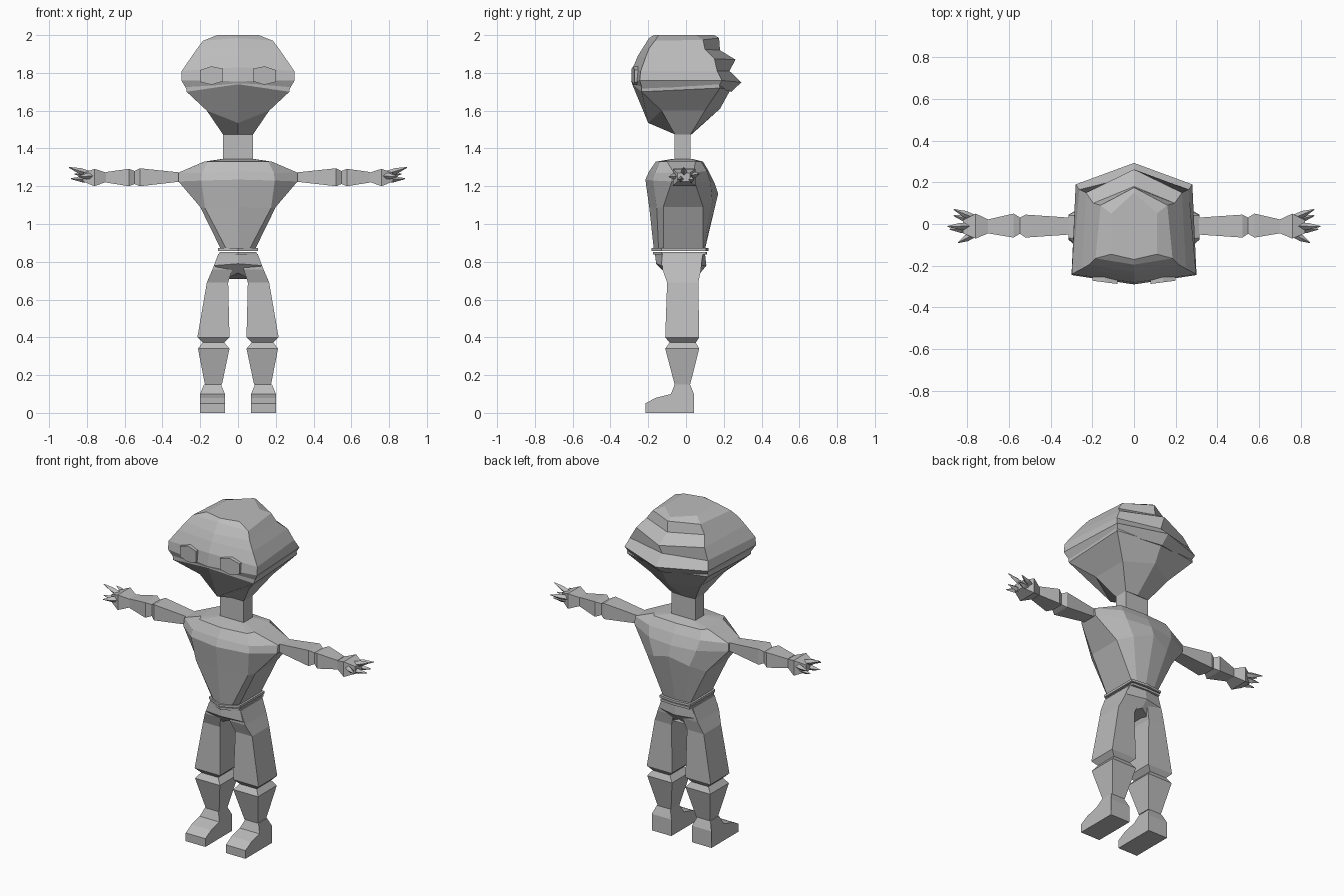
import bpy, bmesh, math
from mathutils import Vector

grey = bpy.data.materials.new("clay grey")
grey.diffuse_color = (0.5, 0.5, 0.5, 1)


def loft(name, rings, mirror=False):
    """Bridge rings of points into a closed flat-shaded solid."""
    bm = bmesh.new()
    vs = [[bm.verts.new(p) for p in r] for r in rings]
    n = len(rings[0])
    for a, b in zip(vs, vs[1:]):
        for i in range(n):
            j = (i + 1) % n
            bm.faces.new((a[i], a[j], b[j], b[i]))
    bm.faces.new(vs[0][::-1])
    bm.faces.new(vs[-1])
    bmesh.ops.recalc_face_normals(bm, faces=bm.faces[:])
    me = bpy.data.meshes.new(name)
    bm.to_mesh(me)
    bm.free()
    me.materials.append(grey)
    ob = bpy.data.objects.new(name, me)
    bpy.context.collection.objects.link(ob)
    if mirror:
        ob.modifiers.new("mirror", 'MIRROR').use_mirror_merge = False
    return ob


def sym(half):
    """Complete a half ring whose first and last points lie on x = 0."""
    return half + [(-x, y, z) for x, y, z in half[-2:0:-1]]


def box_z(x0, x1, y0, y1, z):
    return [(x0, y0, z), (x1, y0, z), (x1, y1, z), (x0, y1, z)]


def box_x(x, y0, y1, z0, z1):
    return [(x, y0, z0), (x, y1, z0), (x, y1, z1), (x, y0, z1)]


def head_ring(f, c, b, k):
    return sym([(0, *f), c, b, (0, *k)])


# Head: jaw and face, up to the hair line
loft("face", [
    head_ring((-.06, 1.475), (.08, -.06, 1.475), (.08, .025, 1.475), (.03, 1.475)),
    head_ring((-.20, 1.535), (.165, -.13, 1.60), (.165, .10, 1.60), (.18, 1.61)),
    head_ring((-.285, 1.74), (.272, -.235, 1.70), (.272, .18, 1.72), (.235, 1.71)),
    head_ring((-.285, 1.76), (.28, -.235, 1.76), (.27, .17, 1.76), (.235, 1.76)),
])

# Hair: stepped layers at the back
loft("hair", [
    head_ring((-.28, 1.735), (.27, -.23, 1.71), (.262, .17, 1.72), (.24, 1.70)),
    head_ring((-.29, 1.755), (.30, -.245, 1.76), (.28, .19, 1.76), (.293, 1.75)),
    head_ring((-.28, 1.83), (.298, -.24, 1.81), (.262, .165, 1.81), (.23, 1.81)),
    head_ring((-.255, 1.89), (.25, -.215, 1.88), (.23, .15, 1.875), (.262, 1.87)),
    head_ring((-.23, 1.93), (.215, -.195, 1.93), (.195, .10, 1.925), (.18, 1.92)),
    head_ring((-.195, 1.985), (.185, -.165, 1.97), (.16, .09, 1.975), (.175, 1.985)),
    head_ring((-.17, 2.0), (.11, -.145, 2.0), (.11, .05, 2.0), (.15, 2.0)),
])

# Eyes: shallow raised lozenges
eye = [(.08, 1.755), (.14, 1.737), (.20, 1.752), (.20, 1.815), (.14, 1.835), (.08, 1.822)]
loft("eyes", [[(x, y + x * .13, z) for x, z in eye] for y in (-.298, -.25)], True)

# Neck
loft("neck", [box_z(-.08, .08, -.06, .025, z) for z in (1.32, 1.49)])

# Torso: front centre, chest, side front, side back, shoulder blade, spine
loft("torso", [
    sym([(0, -.17, .865), (.06, -.145, .865), (.09, -.12, .865),
         (.09, .09, .865), (.06, .095, .865), (0, .10, .865)]),
    sym([(0, -.195, 1.09), (.175, -.155, 1.085), (.20, -.12, 1.09),
         (.20, .09, 1.09), (.12, .14, 1.12), (0, .17, 1.16)]),
    sym([(0, -.215, 1.235), (.195, -.175, 1.23), (.315, -.075, 1.225),
         (.315, .045, 1.225), (.16, .13, 1.22), (0, .15, 1.22)]),
    sym([(0, -.195, 1.28), (.19, -.165, 1.27), (.315, -.065, 1.272),
         (.315, .04, 1.272), (.17, .11, 1.28), (0, .12, 1.28)]),
    sym([(0, -.16, 1.33), (.16, -.14, 1.33), (.18, -.10, 1.33),
         (.18, .05, 1.33), (.16, .08, 1.33), (0, .09, 1.33)]),
    sym([(0, -.07, 1.345), (.07, -.06, 1.345), (.08, -.05, 1.345),
         (.08, .02, 1.345), (.07, .025, 1.345), (0, .03, 1.345)]),
])

# Waistband: two thin belts
for name, z, g in (("belt", .858, 0), ("lower_belt", .838, -.008)):
    loft(name, [sym([(0, -.183 - g, h), (.105 + g, -.13, h), (.105 + g, .105, h),
                     (0, .118 + g, h)]) for h in (z, z + .014)])

# Hips
loft("hips", [
    head_ring((-.09, .74), (.06, -.08, .71), (.06, .05, .71), (.07, .74)),
    head_ring((-.158, .79), (.125, -.13, .78), (.125, .08, .78), (.108, .78)),
    head_ring((-.165, .845), (.10, -.125, .845), (.10, .09, .845), (.10, .845)),
])

# Trouser legs, knees and shins
loft("trouser_legs", [
    box_z(.02, .105, -.125, .085, .84),
    box_z(.03, .135, -.125, .08, .76),
    box_z(.052, .165, -.10, .065, .69),
    box_z(.045, .215, -.11, .07, .40),
    box_z(.075, .185, -.085, .05, .37),
], True)
loft("shins", [
    box_z(.075, .185, -.085, .05, .375),
    box_z(.045, .212, -.11, .07, .34),
    box_z(.085, .175, -.06, .022, .15),
], True)

# Feet: side profile across the width, narrowing at the ankle
foot = [(-.215, 0), (-.215, .05), (-.16, .08), (-.08, .10), (-.06, .15),
        (.022, .15), (.042, .10), (.042, 0)]
loft("feet", [[(.135 + s * (.045 if z > .12 else .066), y, z) for y, z in foot]
              for s in (-1, 1)], True)

# Arms
loft("upper_arms", [
    box_x(.30, -.05, .03, 1.225, 1.272),
    box_x(.52, -.065, .045, 1.20, 1.295),
    box_x(.55, -.045, .03, 1.213, 1.28),
], True)
loft("forearms", [
    box_x(.545, -.045, .03, 1.213, 1.28),
    box_x(.578, -.065, .05, 1.20, 1.292),
    box_x(.70, -.045, .022, 1.22, 1.275),
], True)

# Hands with pointed fingers
loft("hands", [
    box_x(.70, -.045, .022, 1.222, 1.273),
    box_x(.76, -.07, .05, 1.20, 1.292),
    box_x(.82, -.045, .02, 1.225, 1.27),
], True)
fingers = [((.79, -.01, 1.265), (.895, -.012, 1.30)),
           ((.77, .03, 1.255), (.865, .07, 1.265)),
           ((.77, -.05, 1.255), (.845, -.09, 1.25)),
           ((.78, .02, 1.235), (.865, .04, 1.235)),
           ((.78, -.03, 1.235), (.885, -.025, 1.24))]
for n, (base, tip) in enumerate(fingers, 1):
    b, t = Vector(base), Vector(tip)
    d = (t - b).normalized()
    u = d.cross(Vector((0, 0, 1))).normalized()
    v = d.cross(u)
    rings = []
    for f, r in ((0, .016), (.45, .016), (1, .002)):
        c = b.lerp(t, f)
        rings.append([c + r * (math.cos(a) * u + math.sin(a) * v)
                      for a in (k * math.pi / 2 for k in range(4))])
    loft(f"finger_{n}", rings, True)
